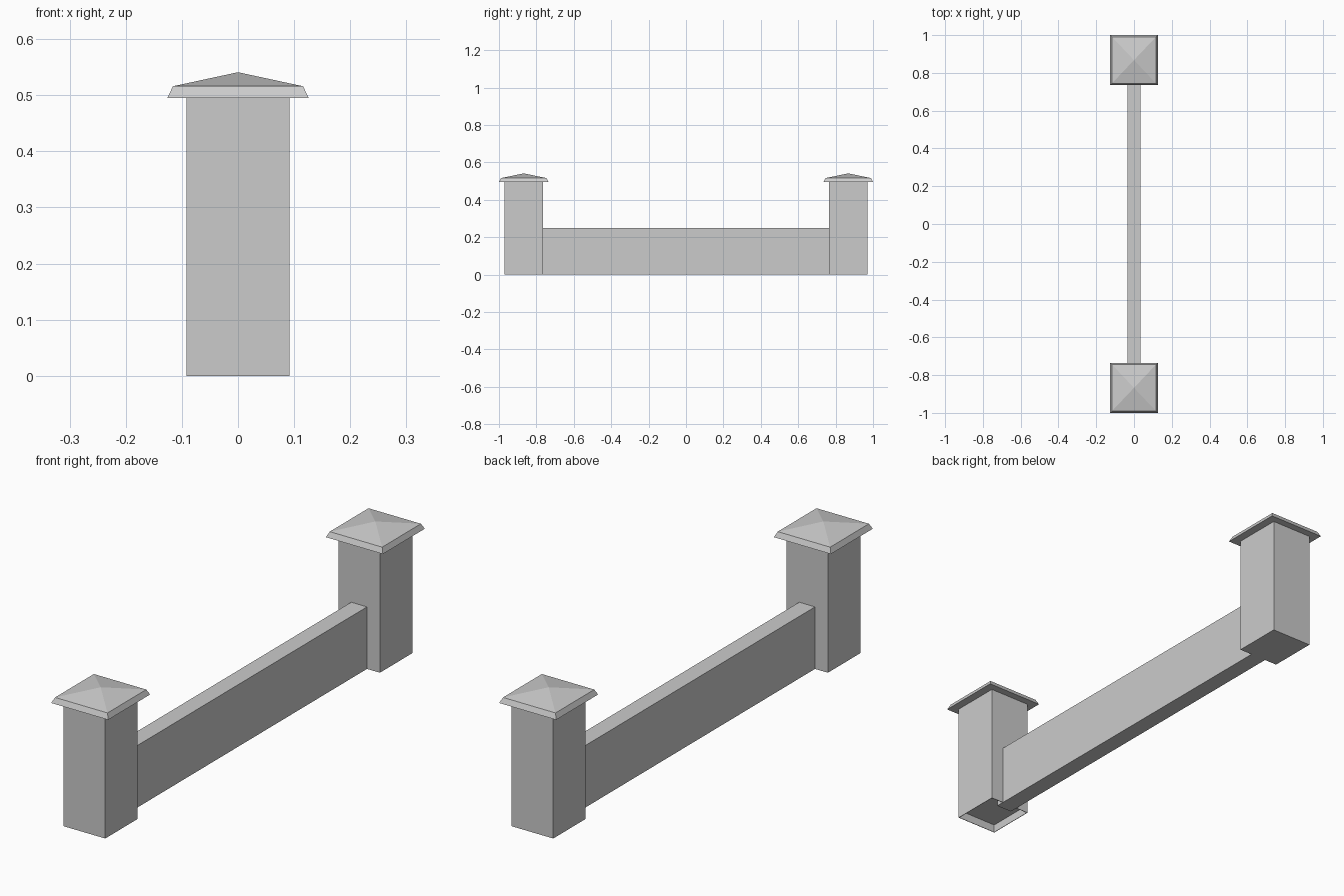
import bpy, bmesh

if "Cube" in bpy.data.objects:
    bpy.data.objects.remove(bpy.data.objects["Cube"])

PILLAR_Y = 0.8675
HX, HY = 0.092, 0.1025


def make(name, bm):
    bmesh.ops.recalc_face_normals(bm, faces=bm.faces)
    me = bpy.data.meshes.new(name)
    bm.to_mesh(me)
    bm.free()
    ob = bpy.data.objects.new(name, me)
    bpy.context.collection.objects.link(ob)
    return ob


def stack(name, cy, rings, apex=None):
    """Loft rectangular rings (half x, half y, z), optionally ending in a point."""
    bm = bmesh.new()
    loops = [[bm.verts.new((sx * hx, cy + sy * hy, z))
              for sx, sy in ((-1, -1), (1, -1), (1, 1), (-1, 1))] for hx, hy, z in rings]
    bm.faces.new(loops[0])
    for a, b in zip(loops, loops[1:]):
        for i in range(4):
            j = (i + 1) % 4
            bm.faces.new((a[i], a[j], b[j], b[i]))
    if apex is None:
        bm.faces.new(loops[-1])
    else:
        tip = bm.verts.new((0, cy, apex))
        for i in range(4):
            bm.faces.new((loops[-1][i], loops[-1][(i + 1) % 4], tip))
    return make(name, bm)


# low connecting wall, running slightly into both pillars
stack("low_wall", 0, [(0.035, 0.80, 0), (0.035, 0.80, 0.248)])

for label, s in (("front", -1), ("back", 1)):
    cy = s * PILLAR_Y
    # lower pillar block; the front one has a shallow recess underneath
    rings = [(HX, HY, 0), (HX, HY, 0.25)]
    if s < 0:
        rings = [(HX - 0.002, HY - 0.002, 0.033), (HX - 0.002, HY - 0.002, 0)] + rings
    stack(label + "_pillar_base", cy, rings)
    # upper pillar block
    stack(label + "_pillar_top", cy, [(HX, HY, 0.25), (HX, HY, 0.495)])
    # overhanging pyramid capstone with sloped rim
    stack(label + "_capstone", cy, [(0.126, 0.1325, 0.495), (0.116, 0.1225, 0.516)], 0.541)
